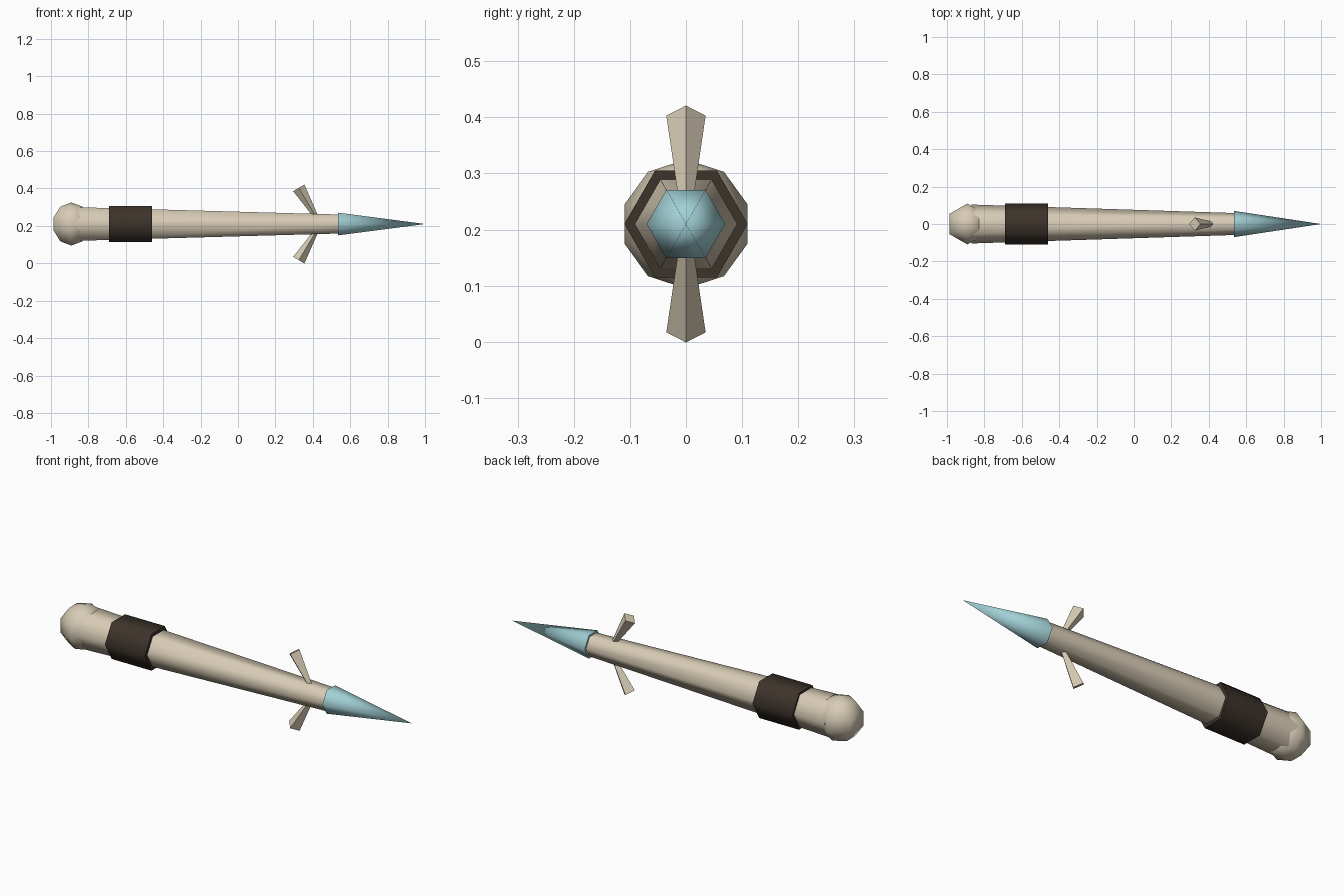
import bpy
import math
from mathutils import Vector

if "Cube" in bpy.data.objects:
    bpy.data.objects.remove(bpy.data.objects["Cube"], do_unlink=True)

AXIS_Z = 0.21


def material(name, rgb):
    m = bpy.data.materials.new(name)
    m.use_nodes = True
    m.diffuse_color = (*rgb, 1)
    m.node_tree.nodes["Principled BSDF"].inputs["Base Color"].default_value = (*rgb, 1)
    return m


bone = material("bone", (0.68, 0.60, 0.46))
leather = material("dark leather", (0.045, 0.033, 0.024))
ice = material("pale blue", (0.36, 0.63, 0.67))


def finish(name, mat, angle=65):
    ob = bpy.context.object
    ob.name = name
    ob.data.materials.append(mat)
    bpy.ops.object.shade_smooth_by_angle(angle=math.radians(angle))
    return ob


def taper(name, mat, start, end, r1, r2, sides, spin=0):
    """Tapered prism running from start to end."""
    a, b = Vector(start), Vector(end)
    bpy.ops.mesh.primitive_cone_add(vertices=sides, radius1=r1, radius2=r2, depth=(b - a).length)
    ob = bpy.context.object
    turn = (b - a).to_track_quat('Z', 'Y').to_matrix().to_4x4()
    ob.data.transform(turn @ ob.matrix_world.Rotation(spin, 4, 'Z'))
    ob.location = (a + b) / 2
    return finish(name, mat)


def along(name, mat, x1, x2, r1, r2):
    # hexagons with corners towards +y and -y
    return taper(name, mat, (x1, 0, AXIS_Z), (x2, 0, AXIS_Z), r1, r2, 6, math.pi / 2)


# Shaft, grip and point
along("shaft", bone, -0.87, 0.56, 0.104, 0.058)
along("grip_band", leather, -0.69, -0.46, 0.11, 0.11)
along("spear_point", ice, 0.535, 1.0, 0.07, 0)

# Rounded pommel
bpy.ops.mesh.primitive_uv_sphere_add(segments=6, ring_count=5, radius=0.115,
                                     location=(-0.891, 0, AXIS_Z))
finish("pommel", bone)

# Flared barbs above and below
for name, s in (("upper_barb", 1), ("lower_barb", -1)):
    taper(name, bone, (0.435, 0, AXIS_Z + s * 0.01), (0.325, 0, AXIS_Z + s * 0.193),
          0.008, 0.035, 4)
